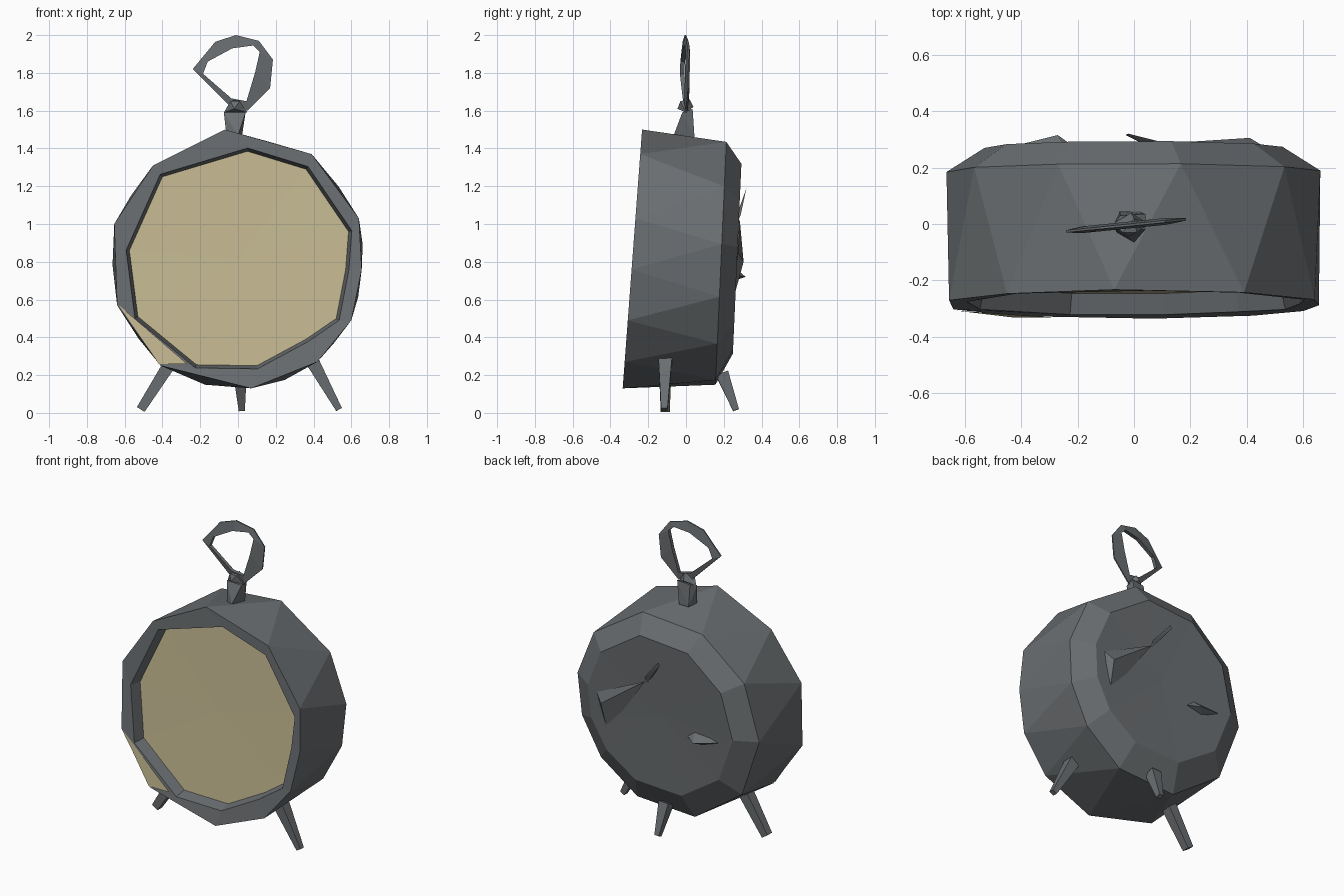
import bpy, bmesh, math
from mathutils import Vector

if "Cube" in bpy.data.objects:
    bpy.data.objects.remove(bpy.data.objects["Cube"])


def material(name, rgb):
    m = bpy.data.materials.new(name)
    m.diffuse_color = (*rgb, 1)
    m.use_nodes = True
    m.node_tree.nodes["Principled BSDF"].inputs["Base Color"].default_value = m.diffuse_color
    return m


beige = material("dial_beige", (0.55, 0.48, 0.28))
dark = material("dark_metal", (0.145, 0.157, 0.165))


def make(name, verts, faces, mat=dark, hull=False):
    bm = bmesh.new()
    vs = [bm.verts.new(v) for v in verts]
    if hull:
        bmesh.ops.convex_hull(bm, input=vs)
    else:
        for f in faces:
            bm.faces.new([vs[i] for i in f])
    bmesh.ops.recalc_face_normals(bm, faces=bm.faces)
    me = bpy.data.meshes.new(name)
    bm.to_mesh(me)
    bm.free()
    ob = bpy.data.objects.new(name, me)
    bpy.context.collection.objects.link(ob)
    me.materials.append(mat)
    return ob


CZ = 0.815
front_xz = [(-.07, 1.50), (.39, 1.37), (.64, 1.03), (.655, .76), (.60, .49), (.42, .27),
            (.07, .13), (-.41, .25), (-.64, .57), (-.655, 1.0), (-.45, 1.31)]
N = len(front_xz)


def front_y(z):
    return -.285 + .075 * (z - .8)


def back_y(z):
    return .185 + .045 * (z - .8)


# Drum: slightly leaning shell, back corners set midway between front corners
front = [Vector((x, front_y(z), z)) for x, z in front_xz]
back, plate = [], []
for i, (x, z) in enumerate(front_xz):
    x2, z2 = front_xz[(i + 1) % N]
    a = math.atan2((z + z2) / 2 - CZ, (x + x2) / 2)
    rz = .64 if math.sin(a) > 0 else .69
    bx, bz = .665 * math.cos(a), CZ + rz * math.sin(a)
    back.append(Vector((bx, back_y(bz), bz)))
    px, pz = .53 * math.cos(a), CZ + .52 * math.sin(a)
    plate.append(Vector((px, back_y(pz) + .085, pz)))
# Dial opening and its recessed inner edge
dial_xz = [(.05, 1.385), (.36, 1.29), (.585, .96), (.57, .76), (.52, .50), (.36, .39),
           (.10, .25), (-.22, .255), (-.53, .51), (-.575, .86), (-.40, 1.25)]
lip = [Vector((x * 1.03, front_y(z) + .005, CZ + (z - CZ) * 1.03)) for x, z in dial_xz]
dial = [Vector((x, front_y(z) + .08, z)) for x, z in dial_xz]

verts = lip + front + back + plate + dial + [Vector((0, back_y(CZ) + .075, CZ))]
faces = []
for i in range(N):
    j = (i + 1) % N
    faces += [(i, j, N + j, N + i),                                  # front rim
              (N + i, N + j, 2 * N + i), (N + j, 2 * N + j, 2 * N + i),  # side
              (2 * N + i, 2 * N + j, 3 * N + j, 3 * N + i),          # back bevel
              (3 * N + i, 3 * N + j, 5 * N),                         # back plate
              (i, j, 4 * N + j, 4 * N + i)]                          # inner wall
make("clock_case", verts, faces)

# Dial face, with the beige sliver on the lower left rim
make("dial", dial + [Vector((0, front_y(CZ) + .085, CZ))],
     [(i, (i + 1) % N, N) for i in range(N)], beige)
make("dial_edge", [(-.63, -.307, .57), (-.42, -.332, .26), (-.27, -.332, .26)],
     [(0, 1, 2)], beige)


# Legs: tapered square bars
def bar(name, p, q, wp, wq):
    p, q = Vector(p), Vector(q)
    d = (q - p).normalized()
    u = d.cross(Vector((0, 1, 0))).normalized()
    w = d.cross(u)
    pts = [c + u * r * a + w * r * b for c, r in ((p, wp), (q, wq))
           for a, b in ((-1, -1), (1, -1), (1, 1), (-1, 1))]
    return make(name, pts, None, hull=True)


bar("left_leg", (-.355, -.11, .27), (-.515, -.11, .018), .034, .024)
bar("right_leg", (.39, -.11, .28), (.535, -.115, .018), .036, .017)
bar("back_leg", (.01, .19, .21), (.02, .265, .015), .035, .016)

# Hanging ring: thin flat loop, slightly turned about z
outer = [(-.24, 1.82), (-.12, 1.965), (-.01, 2.0), (.11, 1.97), (.185, 1.87),
         (.17, 1.72), (.05, 1.60), (-.04, 1.62)]
inner = [(-.185, 1.795), (-.16, 1.86), (-.03, 1.93), (.08, 1.945), (.115, 1.91),
         (.09, 1.80), (.045, 1.65), (-.035, 1.665)]
M = len(outer)
rv = []
for ring, t in ((outer, .004), (inner, .012)):
    for s in (-1, 1):
        rv += [Vector((x, .1 * x - .002 + s * t, z)) for x, z in ring]
rf = []
for i in range(M):
    j = (i + 1) % M
    for a, b in ((0, 1), (1, 3), (3, 2), (2, 0)):
        rf.append((a * M + i, a * M + j, b * M + j, b * M + i))
make("hanging_ring", rv, rf)

# Stem and the small knuckle holding the ring
make("stem", [(-.06, -.03, 1.46), (.0, -.065, 1.47), (.02, .045, 1.46), (-.05, .045, 1.46),
              (-.075, -.01, 1.59), (.04, -.02, 1.59), (.04, .035, 1.61), (-.05, .03, 1.60)],
     None, hull=True)
make("knuckle", [(-.075, 0, 1.59), (.05, 0, 1.59), (-.02, -.045, 1.61), (-.01, .04, 1.62),
                 (.0, .02, 1.66), (-.04, -.03, 1.65), (.01, -.03, 1.65)], None, hull=True)

# Winding key and setting knob on the back
make("winding_key", [(.10, .285, 1.02), (.46, .275, .85), (.41, .305, .80), (.40, .25, .60),
                     (.15, .24, .98)], None, hull=True)
make("key_tip", [(.10, .27, 1.00), (.06, .27, 1.05), (.10, .29, 1.05), (-.02, .32, 1.19),
                 (-.03, .315, 1.17)], None, hull=True)
make("setting_knob", [(-.18, .25, .73), (-.31, .255, .70), (-.24, .25, .78),
                      (-.27, .315, .72), (-.43, .275, .75)], None, hull=True)
